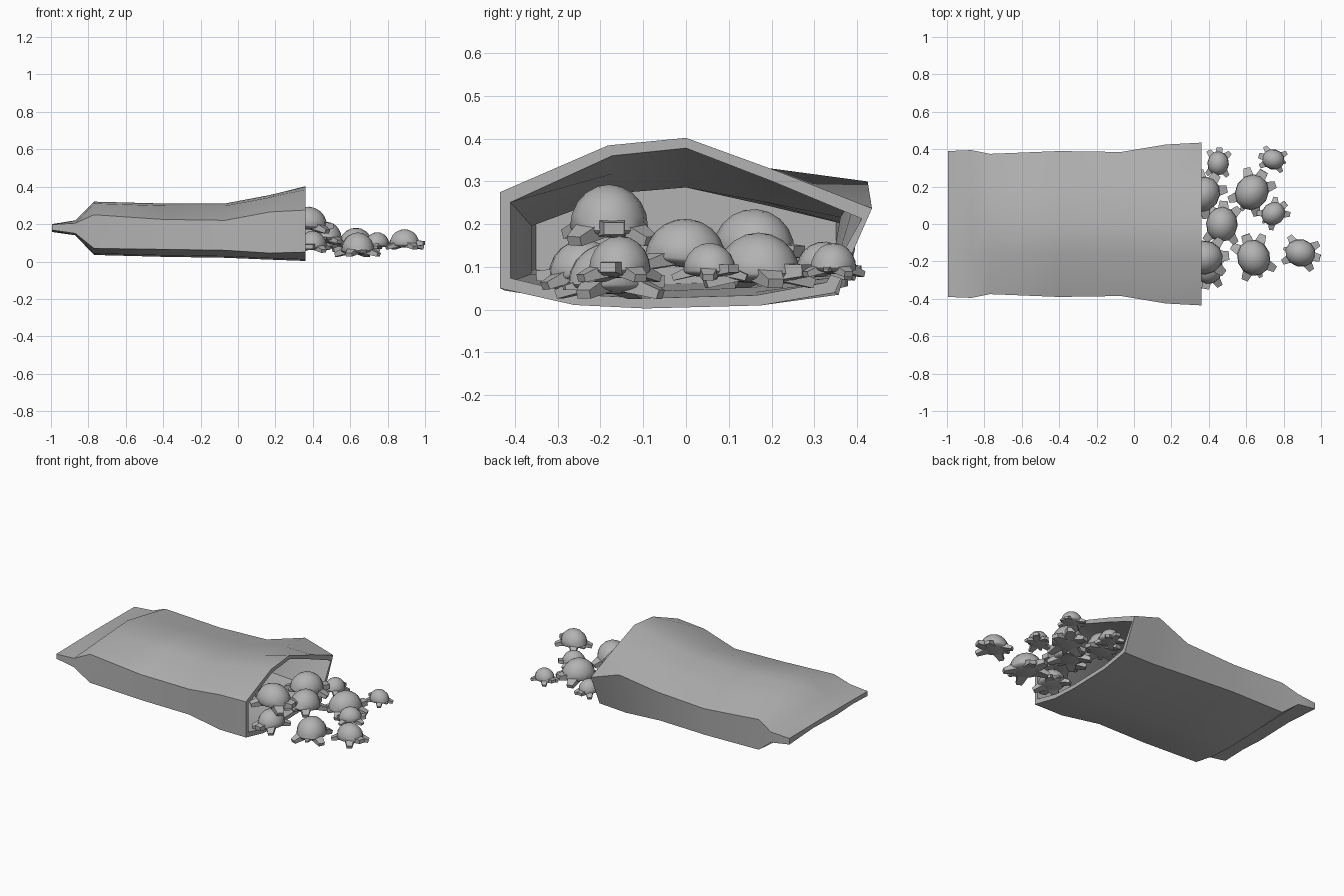
import bpy, bmesh, math
from mathutils import Matrix, Vector

cube = bpy.data.objects.get("Cube")
if cube:
    bpy.data.objects.remove(cube, do_unlink=True)

grey = bpy.data.materials.new("plain grey")
grey.use_nodes = True
grey.diffuse_color = (0.45, 0.45, 0.45, 1)
grey.node_tree.nodes["Principled BSDF"].inputs["Base Color"].default_value = grey.diffuse_color


def finish(bm, name, angle):
    bmesh.ops.recalc_face_normals(bm, faces=bm.faces)
    mesh = bpy.data.meshes.new(name)
    bm.to_mesh(mesh)
    bm.free()
    mesh.materials.append(grey)
    obj = bpy.data.objects.new(name, mesh)
    bpy.context.collection.objects.link(obj)
    bpy.ops.object.select_all(action='DESELECT')
    obj.select_set(True)
    bpy.context.view_layer.objects.active = obj
    bpy.ops.object.shade_smooth_by_angle(angle=math.radians(angle))
    return obj


# Bag: x, half width, bottom, lower crease, upper crease, top,
# lift of the left upper crease, width factor of the left lower crease
SECTIONS = [
    (-0.995, 0.39, 0.165, 0.168, 0.197, 0.20, 0, 1),
    (-0.87, 0.395, 0.14, 0.15, 0.205, 0.22, 0, 1),
    (-0.77, 0.375, 0.035, 0.07, 0.25, 0.32, 0, 1),
    (-0.4, 0.39, 0.025, 0.065, 0.225, 0.31, 0, 0.97),
    (-0.07, 0.385, 0.02, 0.06, 0.22, 0.31, 0.02, 0.93),
    (0.17, 0.425, 0.01, 0.045, 0.265, 0.355, 0.035, 0.84),
    (0.36, 0.435, 0.003, 0.05, 0.275, 0.402, -0.038, 0.8),
]


def ring(bm, section, inset=0.0):
    x, w, bottom, low, high, top, lift, tuck = section
    w -= inset
    bottom, low, high, top = bottom + inset, low + inset, high - inset, top - inset
    left_high = high + lift
    points = [(-w, low), (-w, high), (-0.42 * w, top - 0.14 * (top - high)), (0, top),
              (0.5 * w, top - 0.48 * (top - left_high)), (w, left_high),
              (tuck * w, low - 0.01), (0.4 * w, bottom + 0.007),
              (-0.22 * w, bottom), (-0.6 * w, bottom + 0.008)]
    return [bm.verts.new((x, y, z)) for y, z in points]


bm = bmesh.new()
rings = [ring(bm, s) for s in SECTIONS]
rings += [ring(bm, s, 0.024) for s in reversed(SECTIONS[2:])]
for a, b in zip(rings, rings[1:]):
    for i in range(len(a)):
        j = (i + 1) % len(a)
        bm.faces.new((a[i], a[j], b[j], b[i]))
bm.faces.new(rings[0])
bm.faces.new(rings[-1])
finish(bm, "open_bag", 45)


# Turtle sweet: domed shell, flat belly, broad flippers, head and tail
def limb(bm, angle, start, end, base, tip, drop):
    """Flat four-sided paddle pointing outwards and down."""
    direction = Vector((end - start, 0, -drop))
    place = (Matrix.Rotation(angle, 4, 'Z')
             @ Matrix.Translation(((start + end) / 2, 0, -0.14 - drop / 2))
             @ Matrix.Rotation(math.atan2(drop, end - start), 4, 'Y')
             @ Matrix.Diagonal((1, 1, 0.6, 1))
             @ Matrix.Rotation(math.pi / 2, 4, 'Y')
             @ Matrix.Rotation(math.pi / 4, 4, 'Z'))
    bmesh.ops.create_cone(bm, cap_ends=True, segments=4, radius1=base, radius2=tip,
                          depth=direction.length, matrix=place)


def turtle(name, place, size, yaw, pitch):
    bm = bmesh.new()
    bmesh.ops.create_uvsphere(bm, u_segments=12, v_segments=10, radius=1)
    for v in bm.verts:
        v.co.x *= 0.76
        v.co.y *= 0.68
        v.co.z = v.co.z * (0.74 if v.co.z > 0 else 0.17) - 0.16
    for side in (-1, 1):
        limb(bm, side * math.radians(42), 0.4, 1.0, 0.37, 0.2, 0.2)
        limb(bm, side * math.radians(138), 0.4, 0.98, 0.35, 0.19, 0.2)
    limb(bm, 0, 0.4, 1.0, 0.37, 0.25, -0.04)
    limb(bm, math.pi, 0.4, 0.86, 0.28, 0.1, 0.08)
    obj = finish(bm, name, 40)
    obj.location = place
    obj.scale = (size,) * 3
    obj.rotation_euler = (0, math.radians(pitch), math.radians(yaw))


TURTLES = [
    ((0.375, -0.18, 0.215), 0.135, 5, 5),
    ((0.40, -0.24, 0.10), 0.11, 260, 5),
    ((0.47, 0.0, 0.14), 0.125, 85, 5),
    ((0.37, 0.16, 0.16), 0.13, 55, 5),
    ((0.63, 0.17, 0.105), 0.13, 60, 0),
    ((0.64, -0.18, 0.08), 0.13, 110, 0),
    ((0.745, 0.055, 0.105), 0.088, 40, 0),
    ((0.745, 0.345, 0.11), 0.08, 165, 0),
    ((0.45, 0.325, 0.11), 0.085, 85, 5),
    ((0.89, -0.155, 0.11), 0.108, -15, 0),
]
for n, (place, size, yaw, pitch) in enumerate(TURTLES, 1):
    turtle(f"turtle_sweet_{n}", place, size, yaw, pitch)
